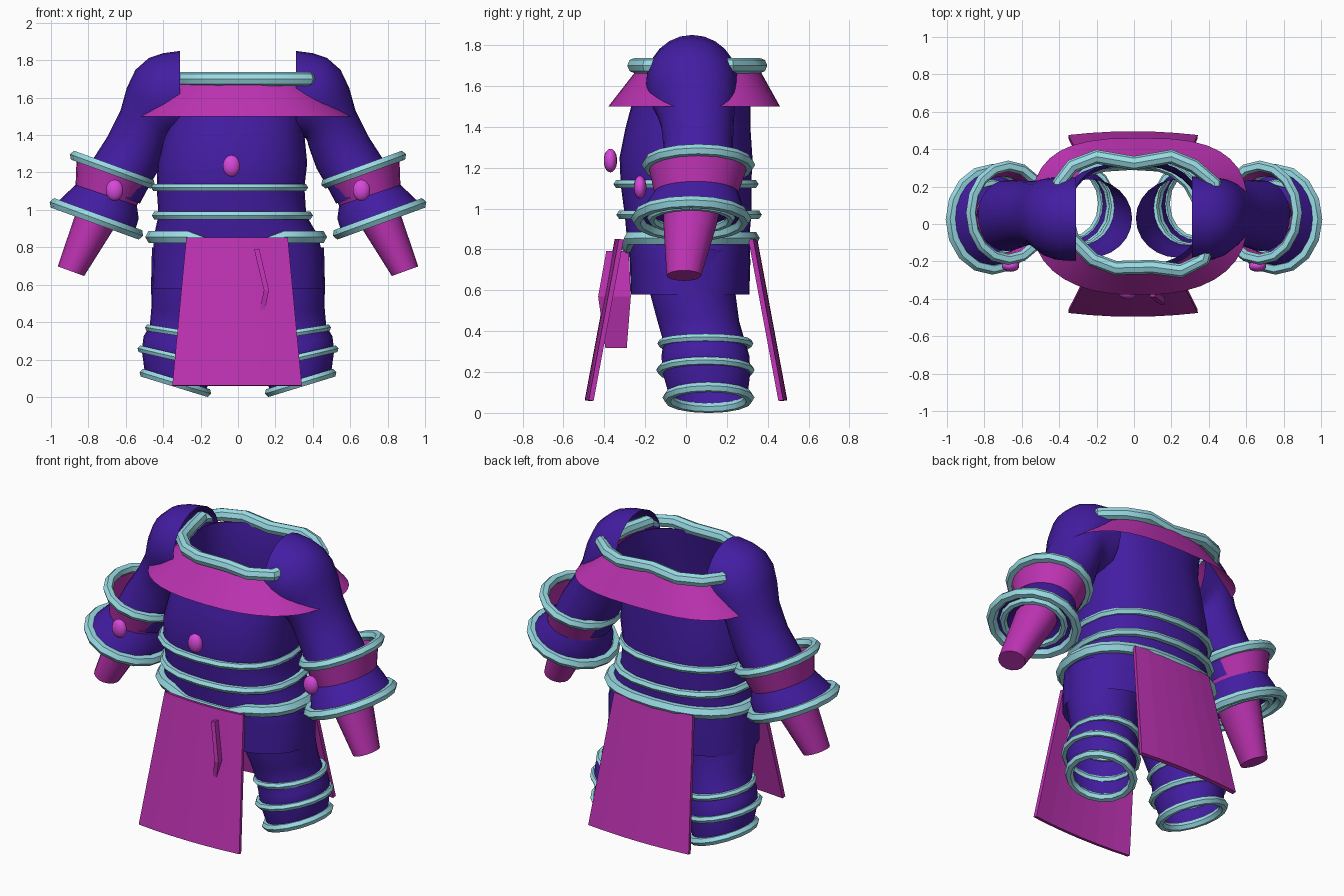
import bpy, bmesh, math
from mathutils import Vector

if "Cube" in bpy.data.objects:
    bpy.data.objects.remove(bpy.data.objects["Cube"])


def material(name, rgb):
    m = bpy.data.materials.new(name)
    m.diffuse_color = (*rgb, 1)
    m.use_nodes = True
    m.node_tree.nodes["Principled BSDF"].inputs["Base Color"].default_value = m.diffuse_color
    return m


PURPLE = material("purple cloth", (0.056, 0.012, 0.36))
MAGENTA = material("magenta cloth", (0.50, 0.032, 0.44))
TEAL = material("pale teal trim", (0.32, 0.71, 0.78))
PINK = material("bright pink gem", (0.68, 0.065, 0.70))


def finish(name, bm, mat, angle=40):
    bmesh.ops.recalc_face_normals(bm, faces=bm.faces)
    mesh = bpy.data.meshes.new(name)
    bm.to_mesh(mesh)
    bm.free()
    mesh.materials.append(mat)
    for p in mesh.polygons:
        p.use_smooth = angle > 0
    if angle:
        mesh.set_sharp_from_angle(angle=math.radians(angle))
    ob = bpy.data.objects.new(name, mesh)
    bpy.context.collection.objects.link(ob)
    return ob


def oval(x, y, z, a, b, tilt=0, side=1, n=24, power=2.0, back=None):
    """Points of a tilted oval; the outer end rises with the tilt."""
    t = math.radians(tilt)
    pts = []
    for i in range(n):
        w = 2 * math.pi * i / n
        c, s = math.cos(w), math.sin(w)
        p = back if back and s > 0 else power
        u = a * math.copysign(abs(c) ** (2 / p), c)
        v = b * math.copysign(abs(s) ** (2 / p), s)
        pts.append(Vector((side * (x + u * math.cos(t)), y + v, z + u * math.sin(t))))
    return pts


def loft(name, mat, rings, side=1, n=24, power=2.0, back=None, cap=False):
    bm = bmesh.new()
    rows = [[bm.verts.new(p) for p in oval(*r, side=side, n=n, power=power, back=back)]
            for r in rings]
    for lo, hi in zip(rows, rows[1:]):
        for i in range(n):
            j = (i + 1) % n
            bm.faces.new((lo[i], lo[j], hi[j], hi[i]))
    if cap:
        bm.faces.new(rows[-1])
    return finish(name, bm, mat)


def tube(name, pts, r, sides=6, flat=1.0):
    """Piping tube swept around a closed loop of points."""
    bm = bmesh.new()
    n = len(pts)
    mid = sum(pts, Vector()) / n
    up = (pts[0] - mid).cross(pts[n // 4] - mid).normalized()
    rows = []
    for i, p in enumerate(pts):
        out = (pts[(i + 1) % n] - pts[i - 1]).cross(up).normalized()
        rows.append([bm.verts.new(p + r * (math.cos(k) * out + flat * math.sin(k) * up))
                     for k in (2 * math.pi * q / sides for q in range(sides))])
    for i in range(n):
        a, b = rows[i], rows[(i + 1) % n]
        for q in range(sides):
            w = (q + 1) % sides
            bm.faces.new((a[q], a[w], b[w], b[q]))
    return finish(name, bm, TEAL)


def trim(name, ring, r, side=1, n=16, power=2.0, flat=1.0):
    return tube(name, oval(*ring, side=side, n=n, power=power), r, flat=flat)


def gem(name, loc, size):
    bm = bmesh.new()
    bmesh.ops.create_uvsphere(bm, u_segments=14, v_segments=9, radius=1)
    for v in bm.verts:
        v.co = Vector(loc) + Vector([c * s for c, s in zip(v.co, size)])
    return finish(name, bm, PINK)


def panel(name, rows, thick):
    """Flat-shaded sheet made from rows of points, given thickness."""
    bm = bmesh.new()
    vs = [[bm.verts.new(p) for p in row] for row in rows]
    for a, b in zip(vs, vs[1:]):
        for i in range(len(a) - 1):
            bm.faces.new((a[i], a[i + 1], b[i + 1], b[i]))
    ob = finish(name, bm, MAGENTA, 0)
    mod = ob.modifiers.new("thickness", 'SOLIDIFY')
    mod.thickness = thick
    mod.offset = 0
    return ob


# Torso, open at neck and hem
loft("torso", PURPLE, [
    (0, .02, .58, .46, .29), (0, .02, .74, .455, .295), (-.01, .01, .86, .44, .30),
    (-.03, .01, .97, .395, .31), (-.04, 0, 1.12, .395, .32), (-.03, 0, 1.25, .40, .325),
    (-.02, .01, 1.40, .375, .305), (0, .03, 1.55, .35, .285), (.01, .06, 1.69, .35, .28),
], n=32, power=2.4)

# Collar cape, squarer at the back, and uneven neck piping
loft("collar_cape", MAGENTA, [(.02, .06, 1.68, .37, .30), (.025, .05, 1.59, .47, .36),
                              (.03, .04, 1.50, .58, .42)], n=36, power=2.4, back=2.9)
NECK = [(.43, .22), (.32, .31), (.2, .36), (0, .325), (-.2, .36), (-.33, .31), (-.4, .22),
        (-.37, .07), (-.33, -.08), (-.22, -.19), (-.1, -.235), (.1, -.23), (.25, -.25),
        (.37, -.19), (.42, 0)]
tube("neck_trim", [Vector((x, y, 1.70)) for x, y in NECK], .038, sides=8)

# Waist piping; the belt sags behind the front panel
trim("chest_trim", (-.045, 0, 1.12, .395, .33), .025, n=20, power=2.4, flat=.9)
trim("belly_trim", (-.03, .015, .97, .405, .33), .026, n=20, power=2.4, flat=.9)
belt = oval(-.01, .01, .855, .45, .315, n=24, power=2.4)
for p in belt:
    if p.y < 0 and abs(p.x) < .24:
        p.z -= .04
        p.y += .02
tube("belt_trim", belt, .036)
gem("chest_gem", (-.035, -.37, 1.235), (.047, .033, .058))

for side, label in ((1, "right"), (-1, "left")):
    # Sleeve: open shoulder down to the elbow
    loft(label + "_sleeve", PURPLE, [
        (.31, .03, 1.62, .23, .225, 90), (.375, .03, 1.612, .227, .225, 83),
        (.42, .03, 1.597, .222, .22, 75), (.46, .035, 1.558, .21, .21, 65),
        (.485, .045, 1.50, .187, .195, 54), (.51, .055, 1.415, .165, .178, 44),
        (.56, .06, 1.305, .163, .17, 31), (.625, .055, 1.20, .168, .18, 22),
        (.68, .045, 1.09, .165, .19, 20)], side)
    # Cuff band, flare closed underneath, hand piece
    loft(label + "_cuff_band", MAGENTA, [(.67, .06, 1.215, .205, .245, 20),
                                         (.705, .05, 1.075, .172, .205, 18)], side)
    loft(label + "_cuff_flare", PURPLE, [(.705, .05, 1.08, .172, .205, 18),
                                         (.725, .04, 1.02, .205, .235, 19),
                                         (.765, .025, .955, .225, .255, 20),
                                         (.76, .025, .965, .165, .19, 20),
                                         (.745, .03, .99, .10, .12, 20)], side)
    loft(label + "_hand_sleeve", MAGENTA, [(.73, .03, 1.02, .12, .14, 20),
                                           (.775, .02, .92, .108, .13, 20),
                                           (.893, -.01, .672, .075, .085, 20)],
         side, n=16, cap=True)
    trim(label + "_upper_cuff_trim", (.672, .06, 1.215, .212, .25, 20), .029, side)
    trim(label + "_lower_cuff_trim", (.757, .025, .952, .235, .265, 20), .031, side)
    trim(label + "_inner_cuff_trim", (.76, .025, .955, .165, .195, 20), .022, side)
    gem(label + "_cuff_gem", (side * .66, -.225, 1.105), (.048, .031, .057))

    # Trouser leg with three bands
    loft(label + "_leg", PURPLE, [
        (.235, .03, .80, .225, .21), (.245, .03, .60, .22, .21, 4),
        (.275, .06, .45, .19, .20, 8), (.29, .09, .345, .185, .20, 11),
        (.315, .095, .28, .195, .215, 13), (.325, .10, .20, .195, .215, 14),
        (.335, .11, .075, .17, .19, 17)], side)
    trim(label + "_upper_leg_trim", (.295, .095, .34, .185, .215, 9), .02, side)
    trim(label + "_middle_leg_trim", (.322, .095, .21, .20, .22, 13), .021, side)
    trim(label + "_hem_trim", (.335, .11, .075, .175, .20, 17), .025, side)

# Front and back hanging panels, bowed slightly outward
for sign, label in ((-1, "front"), (1, "back")):
    rows = []
    for k in range(2):
        half, y, z = .27 + .075 * k, .337 + .147 * k, .85 - .79 * k
        rows.append([(-.005 + half * u, sign * (y - .02 * u * u), z)
                     for u in (-1, -.67, -.33, 0, .33, .67, 1)])
    panel(label + "_hanging_panel", rows, .024)

# Small bent strap passing through the front panel
panel("bent_strap", [[(x, y0, z), (x, y1, z)] for x, y0, y1, z in
                     ((.10, -.39, -.28, .79), (.152, -.43, -.27, .57), (.10, -.395, -.29, .32))], .027)
